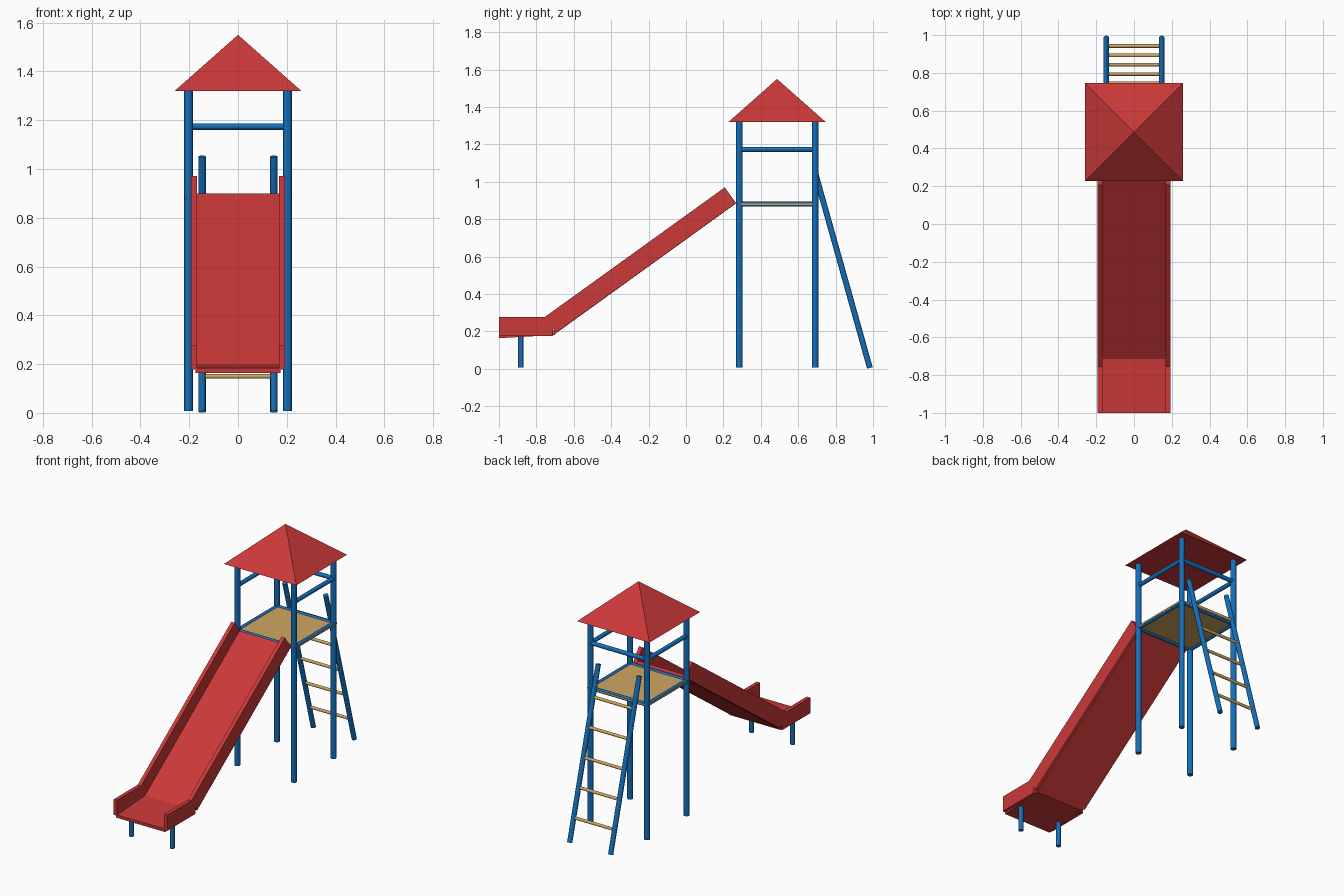
import bpy, bmesh
from math import atan2, hypot
from mathutils import Vector, Matrix

if "Cube" in bpy.data.objects:
    bpy.data.objects.remove(bpy.data.objects["Cube"])


def material(name, rgb):
    m = bpy.data.materials.new(name)
    m.diffuse_color = (*rgb, 1)
    m.use_nodes = True
    m.node_tree.nodes["Principled BSDF"].inputs["Base Color"].default_value = m.diffuse_color
    return m


RED = material("red_plastic", (0.60, 0.04, 0.04))
BLUE = material("blue_metal", (0.007, 0.16, 0.50))
TAN = material("tan_wood", (0.63, 0.39, 0.12))


def finish(name, bm, mat):
    bmesh.ops.recalc_face_normals(bm, faces=bm.faces)
    me = bpy.data.meshes.new(name)
    bm.to_mesh(me)
    bm.free()
    me.materials.append(mat)
    ob = bpy.data.objects.new(name, me)
    bpy.context.collection.objects.link(ob)
    return ob


def tube(name, a, b, r, mat=BLUE, sides=12):
    a, b = Vector(a), Vector(b)
    bm = bmesh.new()
    rot = (b - a).to_track_quat('Z', 'Y').to_matrix().to_4x4()
    bmesh.ops.create_cone(bm, cap_ends=True, segments=sides, radius1=r, radius2=r,
                          depth=(b - a).length,
                          matrix=Matrix.Translation((a + b) / 2) @ rot)
    return finish(name, bm, mat)


def slab(name, x0, x1, start, end, height, mat=RED):
    """Box whose underside runs from start to end, both (y, z)."""
    (y0, z0), (y1, z1) = start, end
    length = hypot(y1 - y0, z1 - z0)
    place = (Matrix.Translation((0, y0, z0))
             @ Matrix.Rotation(atan2(z1 - z0, y1 - y0), 4, 'X')
             @ Matrix.Translation(((x0 + x1) / 2, length / 2, height / 2))
             @ Matrix.Diagonal((x1 - x0, length, height, 1)))
    bm = bmesh.new()
    bmesh.ops.create_cube(bm, size=1, matrix=place)
    return finish(name, bm, mat)


# Tower: posts, platform frame and upper rails
CY, H = 0.487, 0.203
corners = [(-H, CY - H), (H, CY - H), (H, CY + H), (-H, CY + H)]
sides = ["front", "right", "back", "left"]
for i, (x, y) in enumerate(corners):
    nx, ny = corners[(i + 1) % 4]
    tube(f"tower_post_{i + 1}", (x, y, 0.008), (x, y, 1.33), 0.0175)
    tube(f"platform_frame_{sides[i]}", (x, y, 0.881), (nx, ny, 0.881), 0.0135)
    if sides[i] != "front":
        tube(f"upper_rail_{sides[i]}", (x, y, 1.174), (nx, ny, 1.174), 0.0135)

# Platform board
P = H + 0.0138
slab("platform", -P, P, (CY - P, 0.877), (CY + P, 0.877), 0.01, TAN)

# Pyramid roof
bm = bmesh.new()
base = [bm.verts.new((sx * 0.26, CY + sy * 0.26, 1.32))
        for sx, sy in ((-1, -1), (1, -1), (1, 1), (-1, 1))]
apex = bm.verts.new((0, CY, 1.55))
bm.faces.new(base)
for i in range(4):
    bm.faces.new((base[i], base[(i + 1) % 4], apex))
finish("roof", bm, RED)

# Slide: sloping chute and run-out, each a bed with two side walls
slab("slide_bed", -0.175, 0.175, (-0.705, 0.183), (0.267, 0.884), 0.02)
slab("slide_exit_bed", -0.175, 0.175, (-1.0, 0.164), (-0.70, 0.181), 0.02)
for side, s in (("left", -1), ("right", 1)):
    x0, x1 = sorted((s * 0.168, s * 0.193))
    slab(f"slide_wall_{side}", x0, x1, (-0.694, 0.193), (0.268, 0.886), 0.104)
    slab(f"slide_exit_wall_{side}", x0, x1, (-1.0, 0.177), (-0.71, 0.177), 0.101)
    tube(f"slide_leg_{side}", (s * 0.147, -0.884, 0.008), (s * 0.147, -0.884, 0.175), 0.0145)

# Ladder: two leaning rails with five rungs
foot, top = Vector((0, 0.983, 0.005)), Vector((0, 0.690, 1.051))
for side, s in (("left", -1), ("right", 1)):
    off = Vector((s * 0.147, 0, 0))
    tube(f"ladder_rail_{side}", foot + off, top + off, 0.0155)
for i in range(5):
    p = foot.lerp(top, (0.145 + 0.177 * i) / 1.046)
    off = Vector((0.147, 0, 0))
    tube(f"ladder_rung_{i + 1}", p - off, p + off, 0.0095, TAN)
